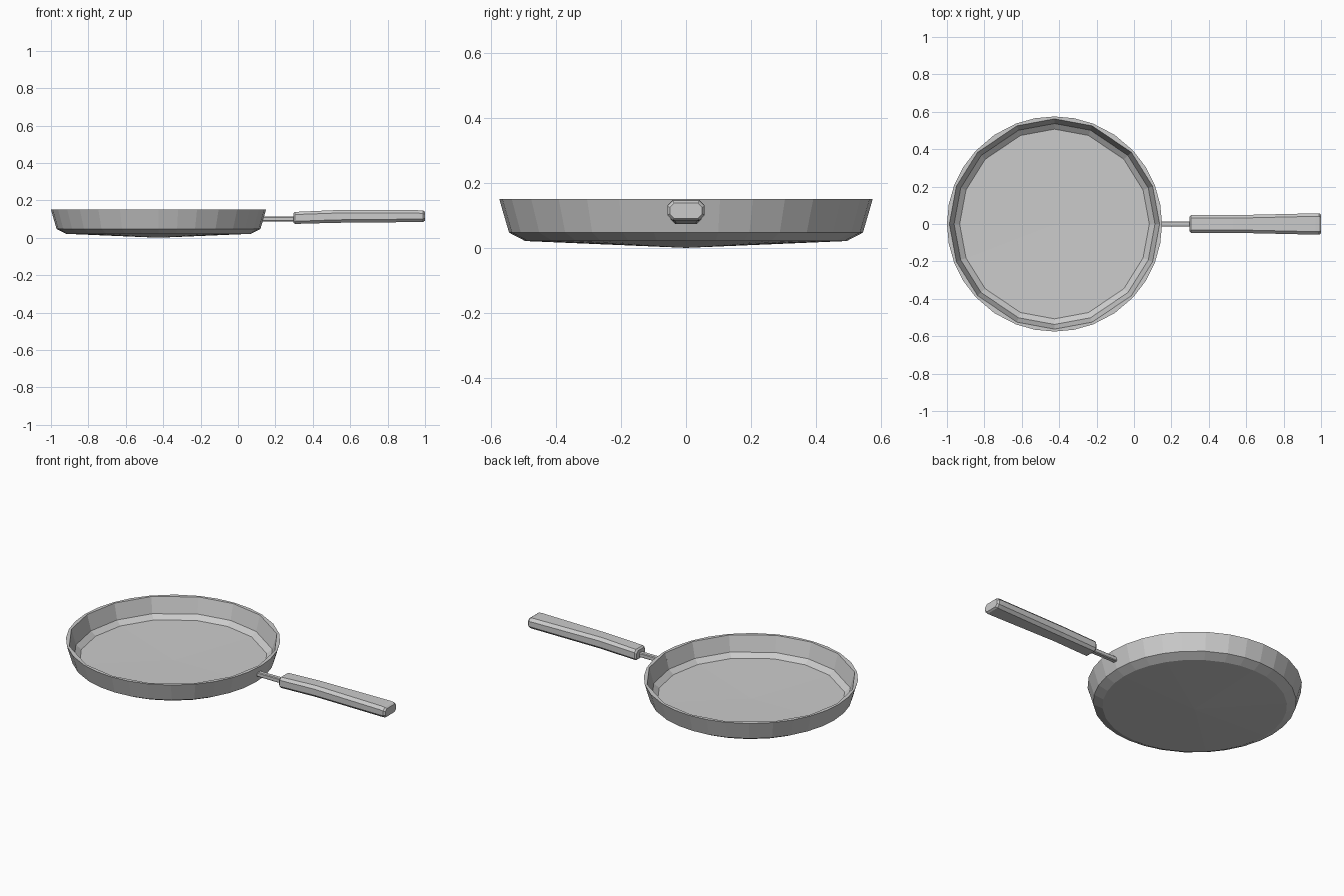
import bpy, bmesh
from math import sin, cos, radians

if "Cube" in bpy.data.objects:
    bpy.data.objects.remove(bpy.data.objects["Cube"])

CX = -0.425  # pan centre


def finish(name, bm):
    bmesh.ops.recalc_face_normals(bm, faces=bm.faces[:])
    me = bpy.data.meshes.new(name)
    bm.to_mesh(me)
    bm.free()
    ob = bpy.data.objects.new(name, me)
    bpy.context.collection.objects.link(ob)
    return ob


def bridge(bm, a, b):
    n = len(a)
    for i in range(n):
        bm.faces.new((a[i], a[(i + 1) % n], b[(i + 1) % n], b[i]))


# Pan: finely faceted outside, coarse flat panels inside
quarter = [0, 21, 43, 69]
corners = sorted(quarter + [180 - q for q in quarter] + [180 + q for q in quarter[1:]]
                 + [360 - q for q in quarter] + [90, 270])
angles = []
for a, b in zip(corners, corners[1:]):
    angles += [a, (a + b) / 2]


def ring(bm, r, z, coarse):
    pts = [(CX + r * cos(radians(a)), r * sin(radians(a)), z) for a in angles]
    if coarse:  # pull the in-between points onto the straight chords
        for i in range(1, len(pts), 2):
            p, q = pts[i - 1], pts[(i + 1) % len(pts)]
            pts[i] = tuple((u + v) / 2 for u, v in zip(p, q))
    return [bm.verts.new(p) for p in pts]


profile = [(0.495, 0.021, False), (0.545, 0.047, False), (0.575, 0.15, False),
           (0.562, 0.15, True), (0.537, 0.06, True), (0.507, 0.036, True)]
bm = bmesh.new()
rings = [ring(bm, *p) for p in profile]
for a, b in zip(rings, rings[1:]):
    bridge(bm, a, b)
for rg, z in ((rings[0], 0.0), (rings[-1], 0.03)):  # shallow cone base and floor
    c = bm.verts.new((CX, 0, z))
    for i in range(len(rg)):
        bm.faces.new((rg[i], rg[(i + 1) % len(rg)], c))
finish("pan_body", bm)


# Handle parts: chamfered sections lofted along x
def loft(name, sections):
    bm = bmesh.new()
    loops = []
    for x, w, z0, z1, c in sections:
        pts = [(w - c, z0), (w, z0 + c), (w, z1 - c), (w - c, z1),
               (c - w, z1), (-w, z1 - c), (-w, z0 + c), (c - w, z0)]
        loops.append([bm.verts.new((x, y, z)) for y, z in pts])
    for a, b in zip(loops, loops[1:]):
        bridge(bm, a, b)
    bm.faces.new(loops[0])
    bm.faces.new(loops[-1])
    return finish(name, bm)


# half width, bottom, top, chamfer at each x
loft("handle_neck", [(0.125, 0.014, 0.087, 0.113, 0.004),
                     (0.31, 0.014, 0.087, 0.113, 0.004)])
loft("handle_grip", [(0.296, 0.038, 0.081, 0.13, 0.012),
                     (0.305, 0.047, 0.074, 0.138, 0.014),
                     (0.53, 0.047, 0.08, 0.148, 0.016),
                     (0.97, 0.057, 0.084, 0.147, 0.016),
                     (0.99, 0.057, 0.085, 0.145, 0.016),
                     (1.0, 0.05, 0.091, 0.138, 0.014)])
